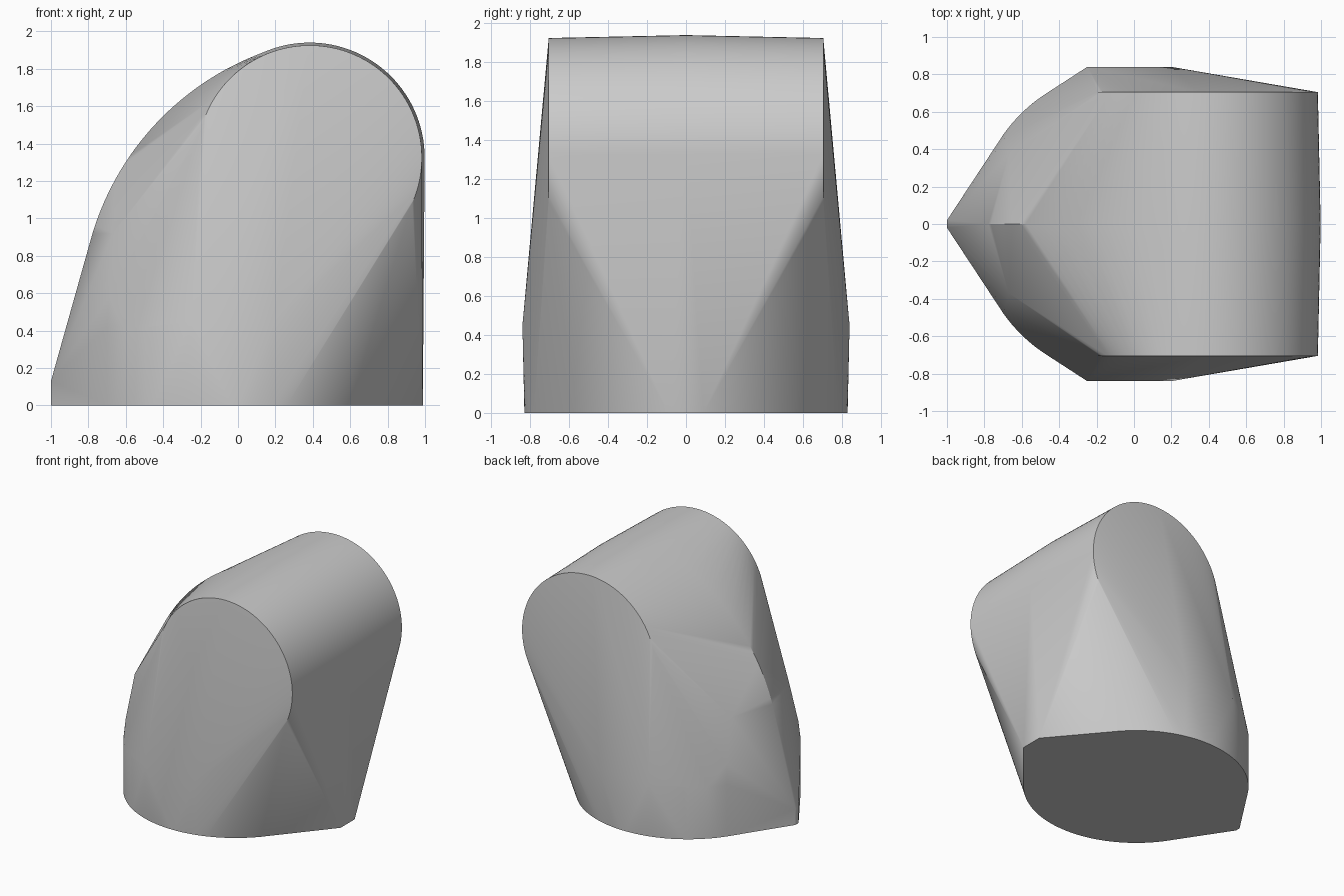
import bpy, bmesh
from math import sin, cos, radians, pi

cube = bpy.data.objects.get("Cube")
if cube:
    bpy.data.objects.remove(cube, do_unlink=True)


def arc(cx, cy, r, a0, a1, n):
    """Points along an arc, angles in degrees."""
    steps = [radians(a0 + (a1 - a0) * i / n) for i in range(n + 1)]
    return [(cx + r * cos(a), cy + r * sin(a)) for a in steps]


points = []

# Round barrel along y, slightly fuller in the middle
for y, r in ((-0.705, 0.6), (0, 0.615), (0.705, 0.6)):
    points += [(x, y, z) for x, z in arc(0.383, 1.325, r, -60, 205, 88)]

# Curved spine running from the barrel down to the nose
points += [(x, 0, z) for x, z in arc(0.65, 0.487, 1.492, 108, 165, 32)]

# Mirrored halves of the base, nose, heel and shoulders
for s in (-1, 1):
    points += [(x, s * y, 0) for x, y in arc(-0.02, 0, 0.83, 42, 145, 40)]
    points += [(x, s * y, 0.42) for x, y in arc(-0.02, 0, 0.83, 120, 145, 10)]
    points += [(-1, s * 0.02, 0), (-1, s * 0.02, 0.13), (0.988, s * 0.09, 0)]
    points += [(-0.25, s * 0.84, 0.45), (0.2, s * 0.84, 0.45)]
    points += [(-0.69, s * 0.46, 0.58), (-0.67, s * 0.37, 0.92)]

# Skin everything with one convex shell
bm = bmesh.new()
for p in points:
    bm.verts.new(p)
hull = bmesh.ops.convex_hull(bm, input=bm.verts)
bmesh.ops.delete(bm, geom=[v for v in bm.verts if not v.link_faces], context='VERTS')
bmesh.ops.dissolve_limit(bm, angle_limit=radians(0.3), verts=bm.verts, edges=bm.edges)
bmesh.ops.recalc_face_normals(bm, faces=bm.faces)
mesh = bpy.data.meshes.new("rounded_wedge_body")
bm.to_mesh(mesh)
bm.free()

body = bpy.data.objects.new("rounded_wedge_body", mesh)
bpy.context.collection.objects.link(body)

# Plain grey material
mat = bpy.data.materials.new("light_grey")
mat.use_nodes = True
grey = (0.6, 0.6, 0.6, 1)
mat.diffuse_color = grey
mat.node_tree.nodes["Principled BSDF"].inputs["Base Color"].default_value = grey
mesh.materials.append(mat)

bpy.ops.object.select_all(action='DESELECT')
body.select_set(True)
bpy.context.view_layer.objects.active = body
bpy.ops.object.shade_smooth_by_angle(angle=radians(30))
